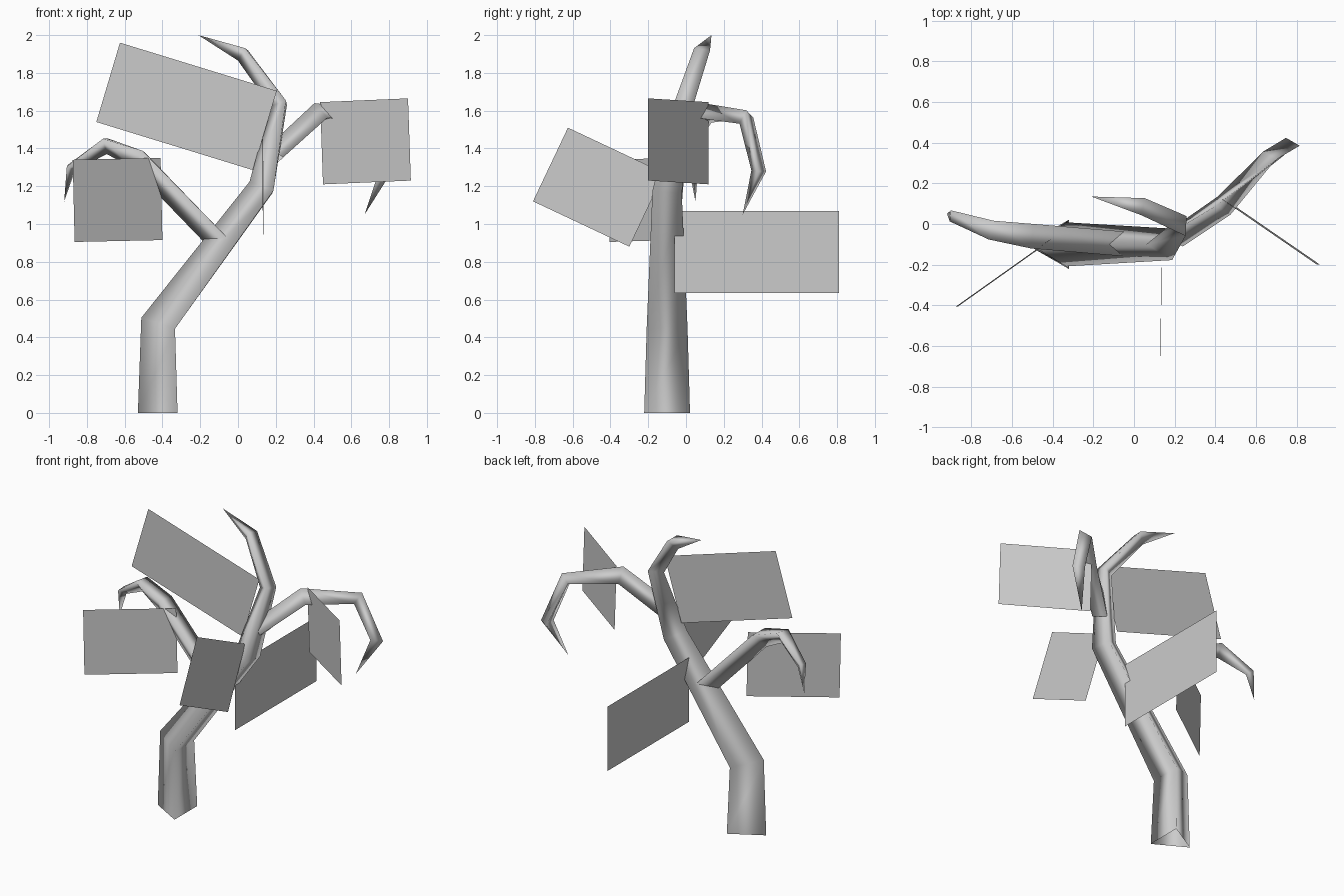
import bpy
import bmesh
from math import cos, sin, tau
from mathutils import Vector

cube = bpy.data.objects.get("Cube")
if cube:
    bpy.data.objects.remove(cube, do_unlink=True)

grey = bpy.data.materials.new("plain_grey")
grey.use_nodes = True
grey.diffuse_color = (0.6, 0.6, 0.6, 1)
grey.node_tree.nodes["Principled BSDF"].inputs["Base Color"].default_value = (0.6, 0.6, 0.6, 1)


def finish(name, bm, smooth):
    mesh = bpy.data.meshes.new(name)
    bm.to_mesh(mesh)
    bm.free()
    mesh.materials.append(grey)
    for poly in mesh.polygons:
        poly.use_smooth = smooth
    obj = bpy.data.objects.new(name, mesh)
    bpy.context.collection.objects.link(obj)


def limb(name, path, sides=3):
    """Three-sided tube along (x, y, z, radius) points, ending in a point."""
    bm = bmesh.new()
    pts = [Vector(p[:3]) for p in path]
    rings = []
    for i, p in enumerate(pts[:-1]):
        t = (pts[i + 1] - p).normalized()
        if i:
            t = (t + (p - pts[i - 1]).normalized()).normalized()
        n = t.cross(Vector((0, 1, 0))).normalized()
        b = t.cross(n)
        r = path[i][3]
        rings.append([bm.verts.new(p + r * (n * cos(tau * k / sides) + b * sin(tau * k / sides)))
                      for k in range(sides)])
    tip = bm.verts.new(pts[-1])
    for k in range(sides):
        j = (k + 1) % sides
        for lo, hi in zip(rings, rings[1:]):
            bm.faces.new((lo[k], lo[j], hi[j], hi[k]))
        bm.faces.new((rings[-1][k], rings[-1][j], tip))
    bmesh.ops.recalc_face_normals(bm, faces=bm.faces)
    finish(name, bm, True)


def leaf_card(name, a, b, c):
    """Flat parallelogram from three consecutive corners."""
    a, b, c = Vector(a), Vector(b), Vector(c)
    bm = bmesh.new()
    bm.faces.new([bm.verts.new(v) for v in (a, b, c, a + c - b)])
    finish(name, bm, False)


# Trunk and its two side branches
limb("trunk", [(-.39, -.10, 0, .14), (-.393, -.10, .465, .125), (.143, -.10, 1.187, .09),
               (.228, -.01, 1.635, .058), (.03, .085, 1.905, .05), (-.21, .135, 2.0, 0)])
limb("right_branch", [(-.05, -.10, .87, .07), (-.52, -.06, 1.355, .07), (-.70, -.03, 1.425, .055),
                      (-.89, .04, 1.30, .032), (-.92, .05, 1.12, 0)])
limb("left_branch", [(.20, -.06, 1.36, .065), (.43, .09, 1.58, .065), (.67, .32, 1.565, .05),
                     (.77, .385, 1.28, .045), (.67, .30, 1.05, 0)])

# Leaf cards
leaf_card("upper_leaf", (-.75, -.065, 1.54), (.08, -.065, 1.285), (.205, -.065, 1.705))
leaf_card("right_leaf", (-.865, -.405, .905), (-.40, -.075, .915), (-.41, -.075, 1.35))
leaf_card("left_leaf", (.45, .12, 1.21), (.915, -.20, 1.23), (.90, -.20, 1.665))
leaf_card("front_leaf", (.13, -.81, 1.12), (.135, -.30, .88), (.135, -.115, 1.27))
leaf_card("back_leaf", (.02, -.06, .635), (.02, .81, .635), (.02, .81, 1.07))
